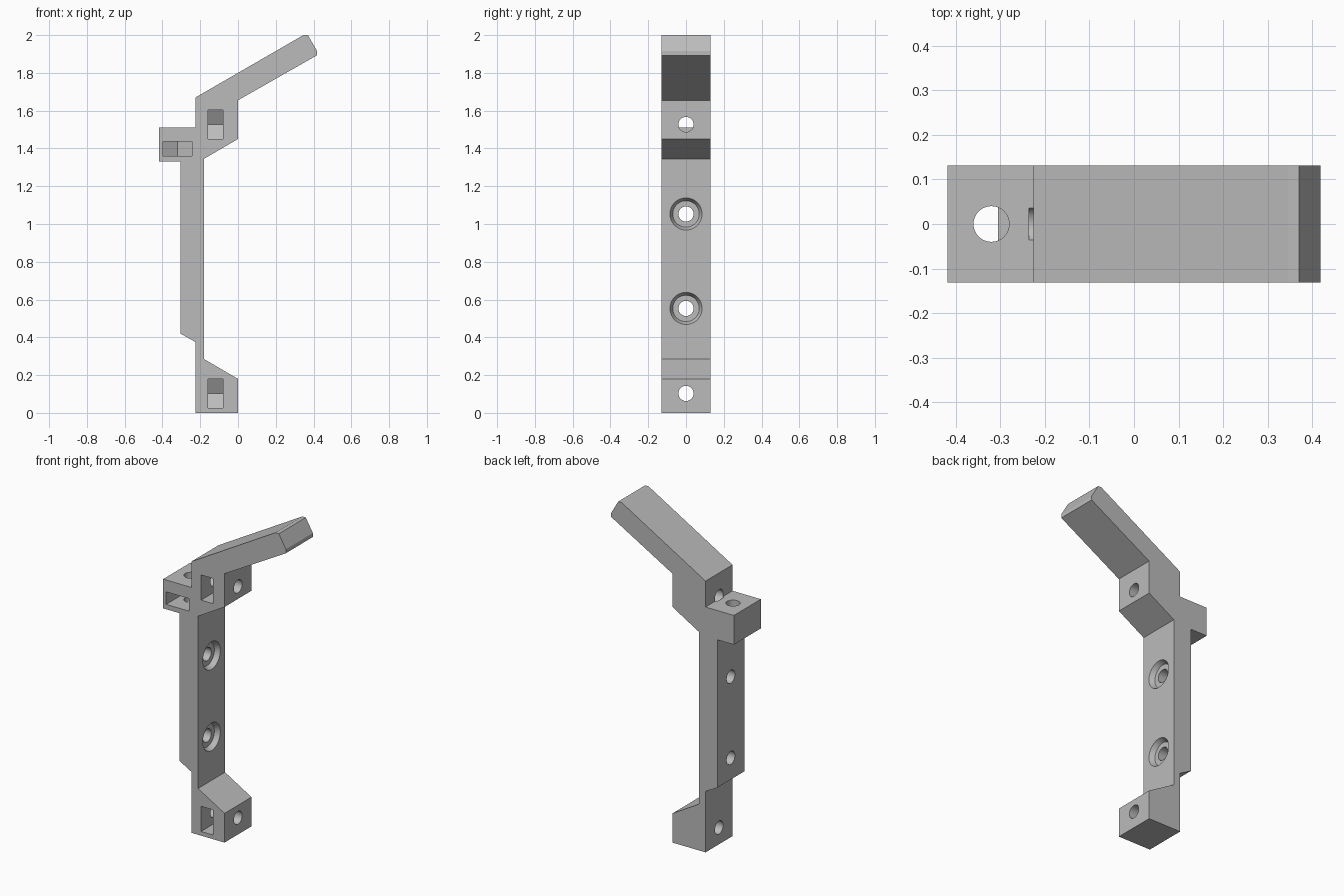
import bpy
import bmesh
import math
from mathutils import Matrix, Vector

cube = bpy.data.objects.get("Cube")
if cube:
    bpy.data.objects.remove(cube, do_unlink=True)

HALF = 0.131      # half the bracket thickness
BORE = 0.04       # bolt hole radius
NUT = 0.0775      # half the nut width across flats

grey = bpy.data.materials.new("plain grey")
grey.use_nodes = True
colour = (0.5, 0.5, 0.5, 1)
grey.diffuse_color = colour
grey.node_tree.nodes["Principled BSDF"].inputs["Base Color"].default_value = colour


def make_object(name, bm):
    bmesh.ops.recalc_face_normals(bm, faces=bm.faces)
    mesh = bpy.data.meshes.new(name)
    bm.to_mesh(mesh)
    bm.free()
    mesh.materials.append(grey)
    ob = bpy.data.objects.new(name, mesh)
    bpy.context.collection.objects.link(ob)
    return ob


def prism(name, points, offset):
    """Extrude a closed loop of 3D points along offset."""
    bm = bmesh.new()
    face = bm.faces.new([bm.verts.new(p) for p in points])
    out = bmesh.ops.extrude_face_region(bm, geom=[face])
    moved = [v for v in out["geom"] if isinstance(v, bmesh.types.BMVert)]
    bmesh.ops.translate(bm, verts=moved, vec=offset)
    return make_object(name, bm)


def cone(name, start, end, r1, r2):
    """Round cutter running from start to end."""
    start, end = Vector(start), Vector(end)
    axis = end - start
    turn = axis.to_track_quat('Z', 'Y').to_matrix().to_4x4()
    bm = bmesh.new()
    bmesh.ops.create_cone(bm, cap_ends=True, segments=48, radius1=r1, radius2=r2,
                          depth=axis.length,
                          matrix=Matrix.Translation((start + end) / 2) @ turn)
    return make_object(name, bm)


# Nut slot outline: open at the front, pointed hexagon end at the back
point = NUT / math.cos(math.pi / 6)
slot = [(-NUT, -HALF - 0.05), (NUT, -HALF - 0.05), (NUT, point / 2),
        (0, point), (-NUT, point / 2)]

# Bracket body: side profile with feet, cable block and angled arm
profile = [(-0.225, 0), (0, 0), (0, 0.18), (-0.18, 0.285), (-0.18, 1.345),
           (0, 1.45), (0, 1.655), (0.418, 1.893), (0.418, 1.917), (0.37, 2),
           (0.346, 2), (-0.225, 1.67), (-0.225, 1.51), (-0.418, 1.51),
           (-0.418, 1.33), (-0.305, 1.33), (-0.305, 0.42), (-0.225, 0.375)]
body = prism("bracket_body", [(x, -HALF, z) for x, z in profile], (0, 2 * HALF, 0))

cutters = []

# Foot and shoulder: sideways bolt hole with a nut slot
for z, end in ((0.103, -0.3), (1.527, -0.235)):
    cutters.append(cone("bolt_hole", (0.05, 0, z), (end, 0, z), BORE, BORE))
    cutters.append(prism("nut_slot", [(-0.16, y, z + w) for w, y in slot], (0.08, 0, 0)))

# Rear block: vertical bolt hole with a flat nut slot
cutters.append(cone("block_hole", (-0.32, 0, 1.55), (-0.32, 0, 1.32), BORE, BORE))
cutters.append(prism("block_slot", [(-0.32 + w, y, 1.36) for w, y in slot], (0, 0, 0.077)))

# Column: mounting holes with tapered recesses
for z in (0.553, 1.053):
    cutters.append(cone("mount_hole", (-0.1, 0, z), (-0.4, 0, z), BORE, BORE))
    cutters.append(cone("mount_recess", (-0.17, 0, z), (-0.21, 0, z), 0.09, 0.07))

# Cut everything out of the body and drop the cutters
for c in cutters:
    c.hide_render = True
    mod = body.modifiers.new(c.name, 'BOOLEAN')
    mod.operation = 'DIFFERENCE'
    mod.solver = 'EXACT'
    mod.object = c

bpy.context.view_layer.update()
result = bpy.data.meshes.new_from_object(
    body.evaluated_get(bpy.context.evaluated_depsgraph_get()))
body.modifiers.clear()
body.data = result
body.data.materials.clear()
body.data.materials.append(grey)
for c in cutters:
    bpy.data.objects.remove(c, do_unlink=True)

bpy.ops.object.select_all(action='DESELECT')
body.select_set(True)
bpy.context.view_layer.objects.active = body
bpy.ops.object.shade_smooth_by_angle(angle=math.radians(20))
